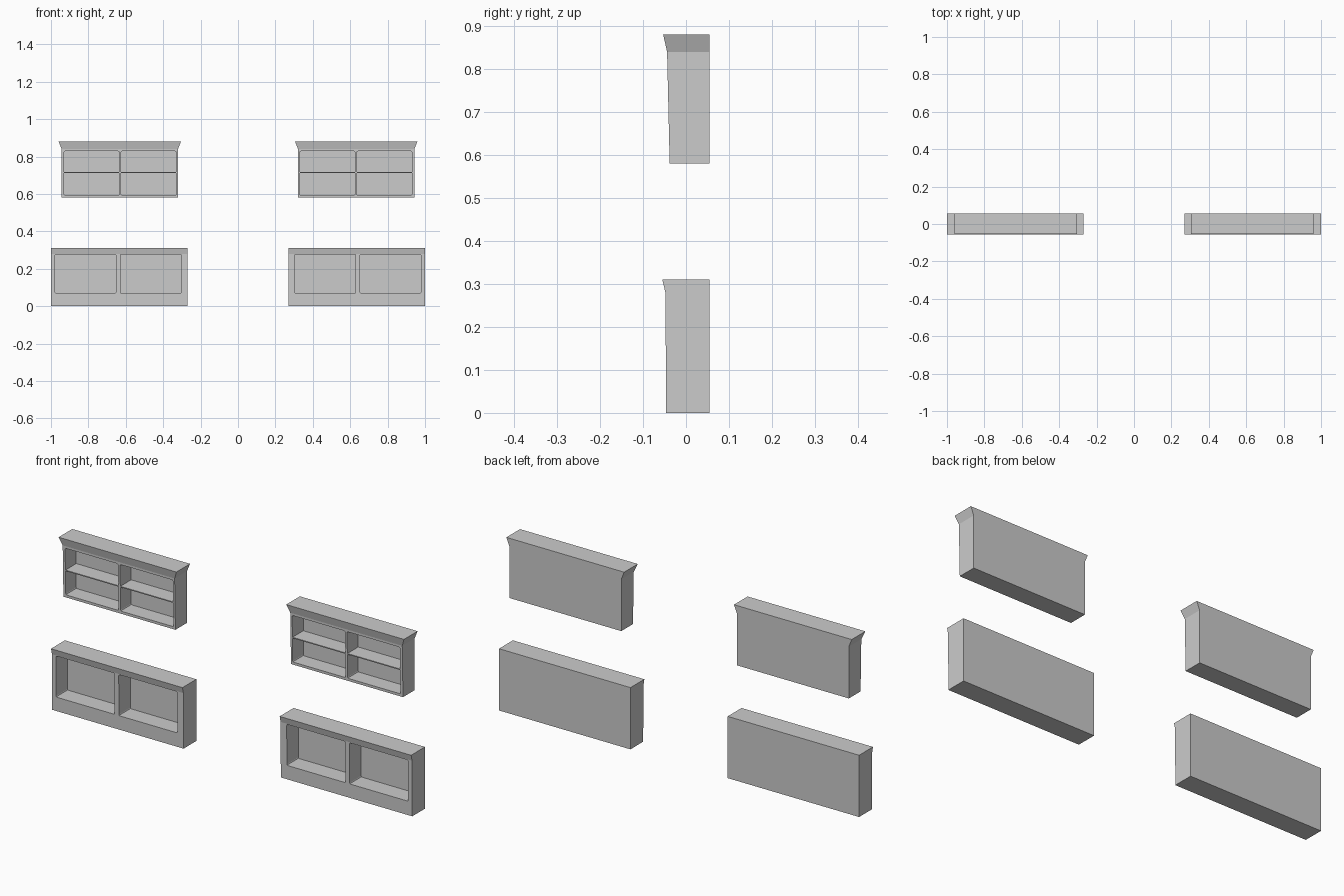
import bpy, bmesh

if "Cube" in bpy.data.objects:
    bpy.data.objects.remove(bpy.data.objects["Cube"])

BACK = 0.055       # rear plane of every cabinet
INNER_BACK = 0.045  # back of the open compartments


def to_object(bm, name):
    bmesh.ops.recalc_face_normals(bm, faces=bm.faces)
    mesh = bpy.data.meshes.new(name)
    bm.to_mesh(mesh)
    bm.free()
    obj = bpy.data.objects.new(name, mesh)
    bpy.context.collection.objects.link(obj)
    return obj


def add_box(bm, x0, x1, y0, y1, z0, z1, radius=0):
    verts = bmesh.ops.create_cube(bm, size=1)["verts"]
    for v in verts:
        v.co.x = x1 if v.co.x > 0 else x0
        v.co.y = y1 if v.co.y > 0 else y0
        v.co.z = z1 if v.co.z > 0 else z0
    if radius:
        edges = {e for v in verts for e in v.link_edges
                 if abs(e.verts[0].co.y - e.verts[1].co.y) > 1e-4}
        bmesh.ops.bevel(bm, geom=list(edges), offset=radius, segments=2,
                        profile=0.5, affect='EDGES')


def carcass(name, rings):
    # Stacked rectangular sections: z, x0, x1, front y
    bm = bmesh.new()
    loops = [[bm.verts.new(p) for p in
              ((x0, yf, z), (x1, yf, z), (x1, BACK, z), (x0, BACK, z))]
             for z, x0, x1, yf in rings]
    for a, b in zip(loops, loops[1:]):
        for i in range(4):
            j = (i + 1) % 4
            bm.faces.new((a[i], a[j], b[j], b[i]))
    bm.faces.new(loops[0])
    bm.faces.new(loops[-1])
    return to_object(bm, name)


def cut_openings(body, spans, z0, z1):
    bm = bmesh.new()
    for x0, x1 in spans:
        add_box(bm, x0, x1, -0.2, INNER_BACK, z0, z1, 0.006)
    cutter = to_object(bm, "opening_cutter")
    cutter.hide_render = True
    mod = body.modifiers.new("openings", 'BOOLEAN')
    mod.operation = 'DIFFERENCE'
    mod.solver = 'EXACT'
    mod.object = cutter
    bpy.context.view_layer.objects.active = body
    bpy.ops.object.modifier_apply(modifier=mod.name)
    bpy.data.objects.remove(cutter)


def mirror(s, a, b):
    return tuple(sorted((s * a, s * b)))


for side, s in (("left", -1), ("right", 1)):
    # Lower cabinet with a front lip and two open bays
    x0, x1 = mirror(s, 0.27, 1.0)
    base = carcass("lower_cabinet_" + side, [
        (0, x0, x1, -0.046), (0.28, x0, x1, -0.048), (0.31, x0, x1, -0.055)])
    cut_openings(base, [mirror(s, 0.304, 0.629), mirror(s, 0.653, 0.978)],
                 0.07, 0.277)

    # Upper cabinet with a flared cornice
    x0, x1 = mirror(s, 0.321, 0.943)
    t0, t1 = mirror(s, 0.305, 0.959)
    top = carcass("upper_cabinet_" + side, [
        (0.58, x0, x1, -0.038), (0.84, x0, x1, -0.044), (0.88, t0, t1, -0.053)])
    bays = [mirror(s, 0.331, 0.625), mirror(s, 0.636, 0.93)]
    cut_openings(top, bays, 0.593, 0.829)

    # One thin shelf in each upper bay
    bm = bmesh.new()
    for a, b in bays:
        add_box(bm, a, b, -0.04, INNER_BACK, 0.713, 0.718)
    to_object(bm, "shelves_" + side)
